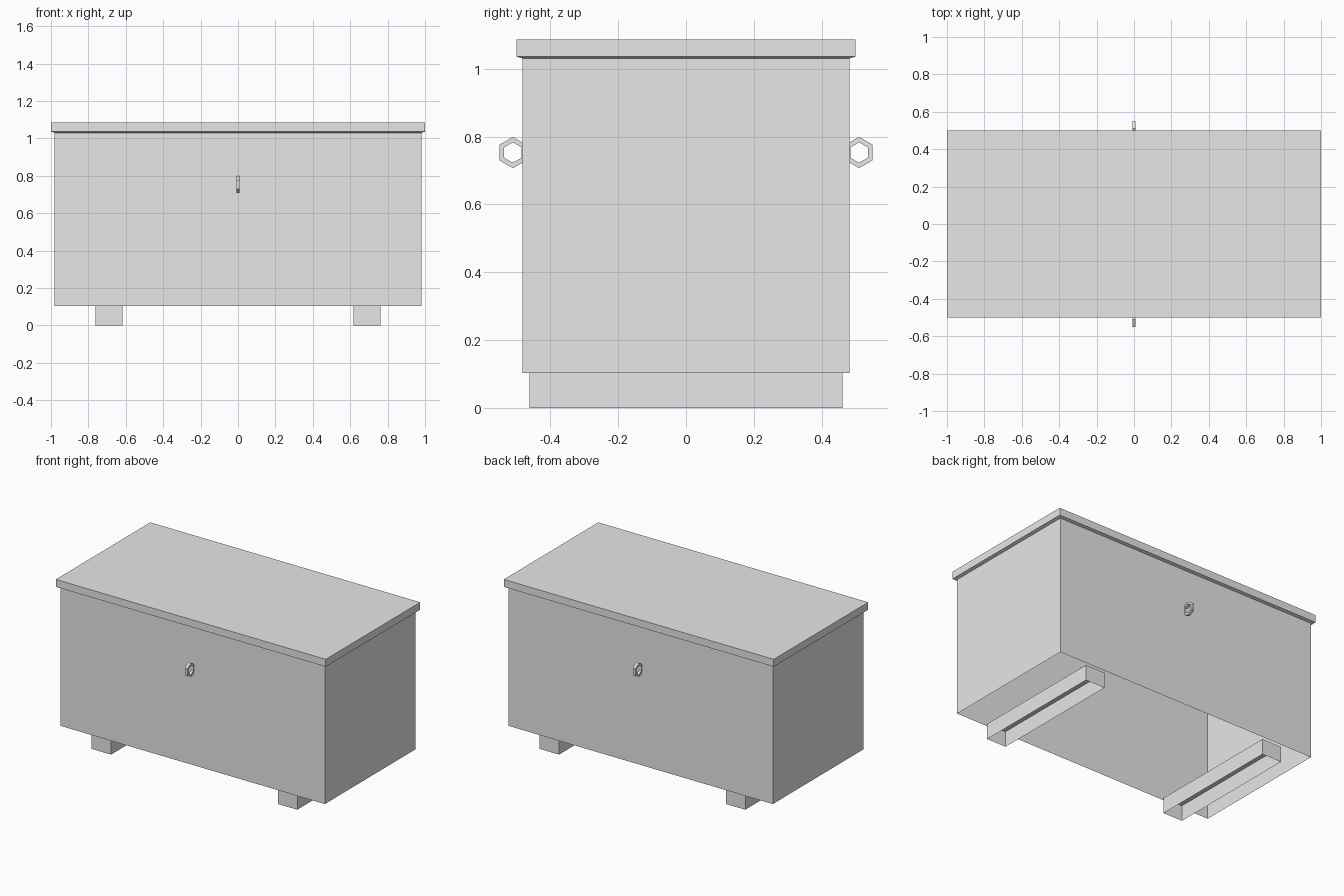
import bpy
import bmesh
from math import sin, cos, pi

cube = bpy.data.objects.get("Cube")
if cube:
    bpy.data.objects.remove(cube, do_unlink=True)

# One plain grey for the whole chest
GREY = (0.8, 0.8, 0.8, 1.0)
grey = bpy.data.materials.new("light grey")
grey.use_nodes = True
grey.diffuse_color = GREY
grey.node_tree.nodes["Principled BSDF"].inputs["Base Color"].default_value = GREY


def finish(bm, name):
    mesh = bpy.data.meshes.new(name)
    bm.to_mesh(mesh)
    bm.free()
    mesh.materials.append(grey)
    obj = bpy.data.objects.new(name, mesh)
    bpy.context.collection.objects.link(obj)
    return obj


def open_box(name, sections, x=0.0):
    """Stack of rectangles (half x, half y, z), capped on top, open below."""
    bm = bmesh.new()
    loops = [[bm.verts.new((x + sx * hx, sy * hy, z))
              for sx, sy in ((-1, -1), (1, -1), (1, 1), (-1, 1))]
             for hx, hy, z in sections]
    for low, high in zip(loops, loops[1:]):
        for i in range(4):
            j = (i + 1) % 4
            bm.faces.new((low[i], low[j], high[j], high[i]))
    bm.faces.new(loops[-1])
    return finish(bm, name)


def hex_ring(name, y, z, outer, inner, half_width):
    """Flat-sided hexagonal ring standing in the YZ plane."""
    bm = bmesh.new()
    loops = []
    for side, radius in ((-1, outer), (1, outer), (1, inner), (-1, inner)):
        loops.append([bm.verts.new((side * half_width,
                                    y + radius * sin(k * pi / 3),
                                    z + radius * cos(k * pi / 3)))
                      for k in range(6)])
    for a, b in zip(loops, loops[1:] + loops[:1]):
        for i in range(6):
            j = (i + 1) % 6
            bm.faces.new((a[i], a[j], b[j], b[i]))
    bmesh.ops.recalc_face_normals(bm, faces=bm.faces)
    return finish(bm, name)


# Hollow chest body flaring out into the overhanging lid rim
open_box("chest_body_and_lid", [
    (0.98, 0.481, 0.104),
    (0.98, 0.481, 1.03),
    (1.0, 0.5, 1.036),
    (1.0, 0.5, 1.086),
])

# Skids running front to back under the body
for side, x in (("right", -0.69), ("left", 0.69)):
    open_box(side + "_skid", [(0.072, 0.461, 0.0), (0.072, 0.461, 0.104)], x)

# Ring pulls on the front and back
for side, y in (("front", -0.51), ("back", 0.51)):
    hex_ring(side + "_ring", y, 0.753, 0.046, 0.03, 0.009)
